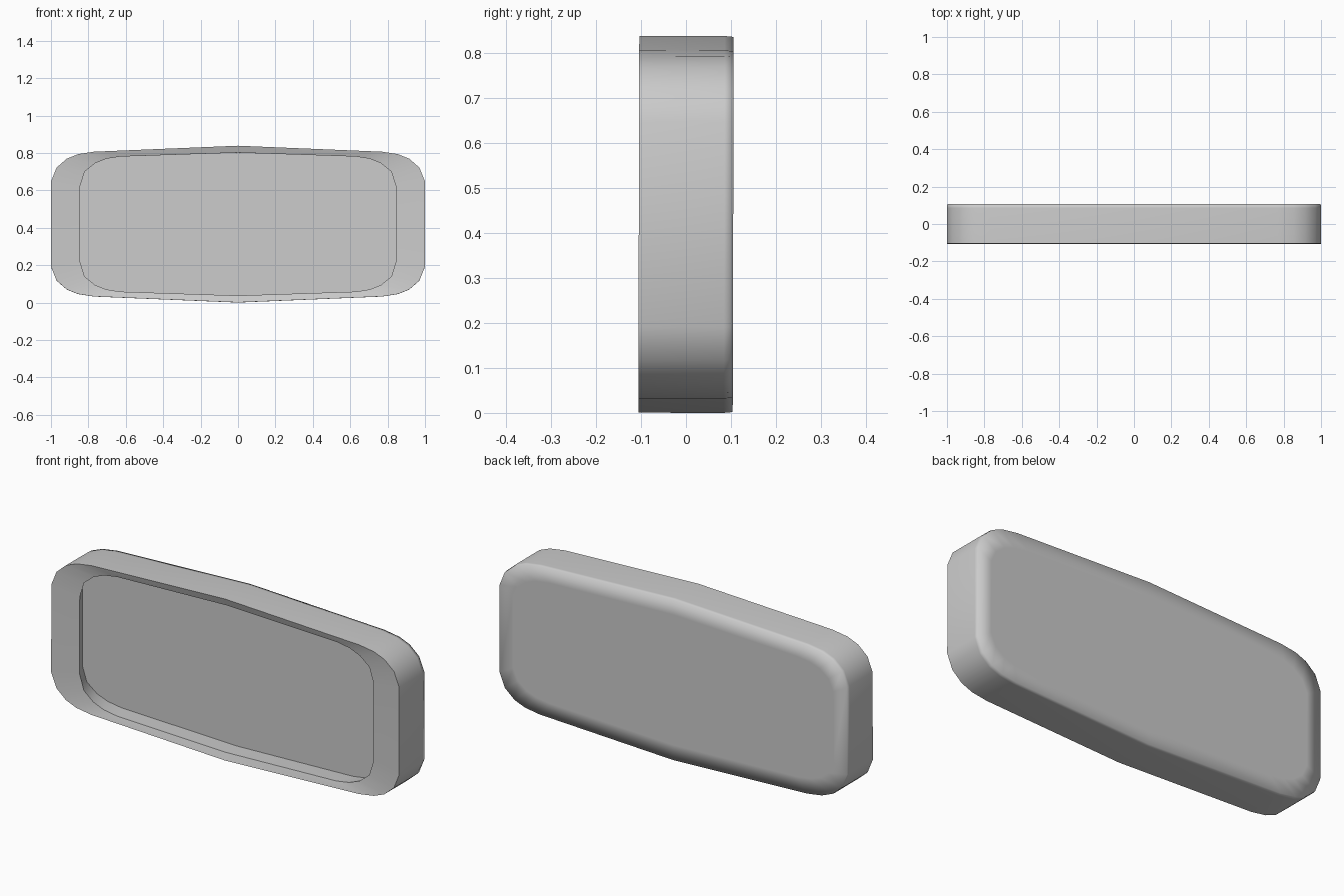
import bpy, bmesh, math
from mathutils import Matrix

if "Cube" in bpy.data.objects:
    bpy.data.objects.remove(bpy.data.objects["Cube"])

CZ = 0.422
# quarter outlines (x, z from centre), from the right side to the top apex
OUTER = [(1.0, 0.228), (0.97, 0.302), (0.915, 0.35), (0.855, 0.374), (0.77, 0.387), (0, 0.419)]
INNER = [(0.845, 0.2), (0.82, 0.28), (0.765, 0.325), (0.705, 0.349), (0.63, 0.361), (0, 0.382)]
# the recess widens sideways behind the rim
FLOOR = [(x * 1.055, z) for x, z in INNER]


def full_outline(q):
    """Mirror a quarter outline into a closed loop."""
    top = q + [(-x, z) for x, z in reversed(q[:-1])]
    return top + [(-x, -z) for x, z in top]


def ring(bm, q, y, inset=0.0):
    sx = 1 - inset / q[0][0]
    sz = 1 - inset / q[-1][1]
    return [bm.verts.new((x * sx, y, z * sz)) for x, z in full_outline(q)]


def bridge(bm, a, b):
    n = len(a)
    for i in range(n):
        j = (i + 1) % n
        bm.faces.new((a[i], a[j], b[j], b[i]))


bm = bmesh.new()
# recess floor, hole edge, sloped front rim, side wall, back edge, back face
rings = [
    ring(bm, FLOOR, -0.005),
    ring(bm, INNER, -0.093),
    ring(bm, OUTER, -0.105),
    ring(bm, OUTER, 0.085),
    ring(bm, OUTER, 0.105, 0.002),
    ring(bm, OUTER, 0.105, 0.08),
]
for a, b in zip(rings, rings[1:]):
    bridge(bm, a, b)
bm.faces.new(rings[0])
bm.faces.new(rings[-1])
bmesh.ops.recalc_face_normals(bm, faces=bm.faces)

# smooth everywhere except the recess and front rim edges
for f in bm.faces:
    f.smooth = True
for r in rings[:3]:
    for i, v in enumerate(r):
        bm.edges.get((v, r[(i + 1) % len(r)])).smooth = False

# very slight backward lean, then stand on the ground
bm.transform(Matrix.Translation((0, 0, CZ)) @ Matrix.Rotation(math.radians(-0.15), 4, 'X'))
low = min(v.co.z for v in bm.verts)
bm.transform(Matrix.Translation((0, 0, -low)))

mesh = bpy.data.meshes.new("recessed_panel")
bm.to_mesh(mesh)
bm.free()
obj = bpy.data.objects.new("recessed_panel", mesh)
bpy.context.collection.objects.link(obj)
